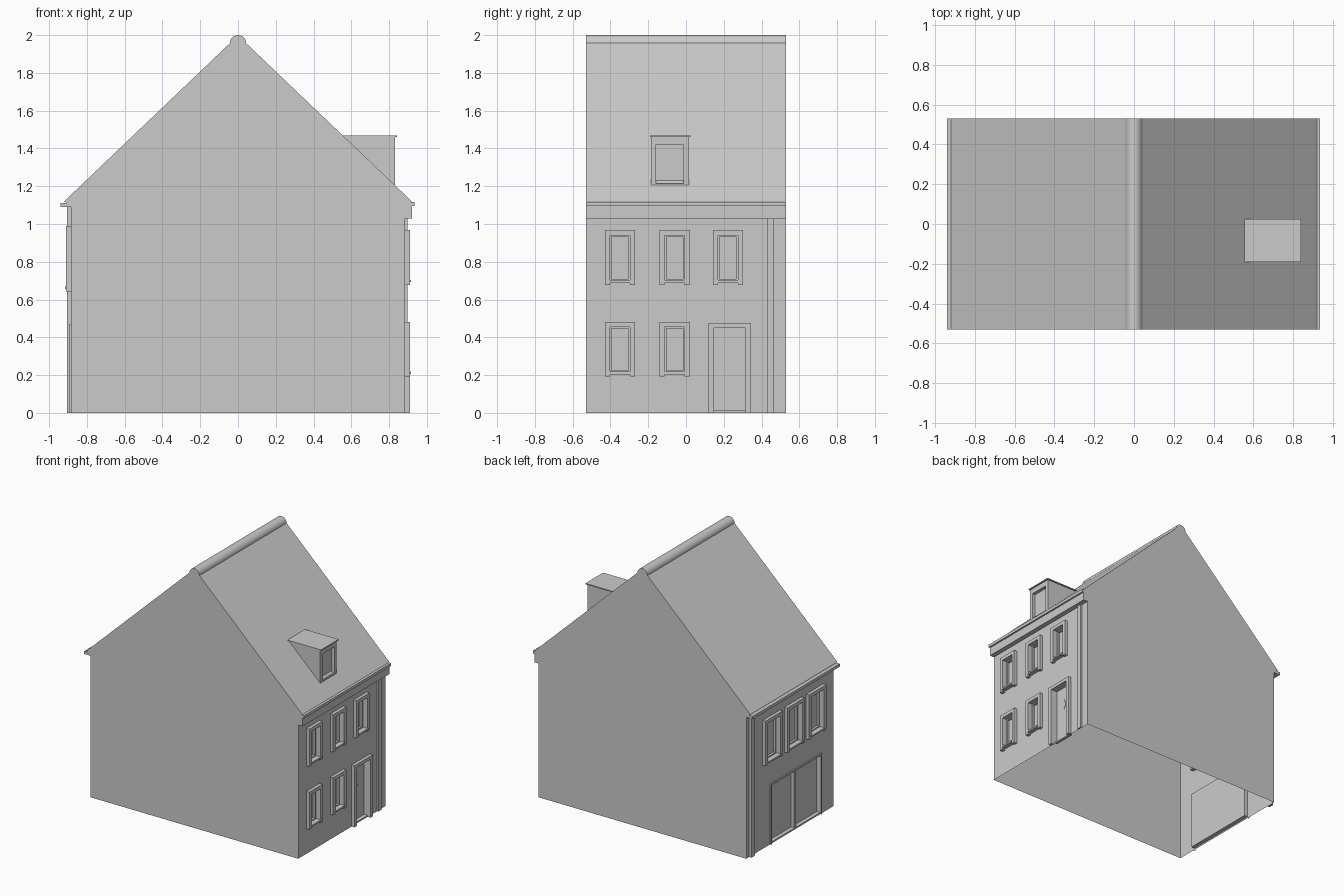
import bpy, bmesh, math
from mathutils import Vector

if "Cube" in bpy.data.objects:
    bpy.data.objects.remove(bpy.data.objects["Cube"])

plaster = bpy.data.materials.new("plain_grey")
plaster.use_nodes = True
GREY = (0.6, 0.6, 0.6, 1)
plaster.diffuse_color = GREY
plaster.node_tree.nodes["Principled BSDF"].inputs["Base Color"].default_value = GREY

WALL, HALF, EAVE, APEX, SLOPE = 0.885, 0.53, 1.1, 1.998, 0.954


def finish(name, bm):
    mesh = bpy.data.meshes.new(name)
    bm.to_mesh(mesh)
    bm.free()
    mesh.materials.append(plaster)
    obj = bpy.data.objects.new(name, mesh)
    bpy.context.collection.objects.link(obj)
    return obj


def face(bm, points, out):
    """Face whose normal points along out."""
    f = bm.faces.new([bm.verts.new(p) for p in points])
    f.normal_update()
    if f.normal.dot(Vector(out)) < 0:
        f.normal_flip()


def block(bm, x0, x1, y0, y1, z0, z1):
    verts = bmesh.ops.create_cube(bm, size=1)["verts"]
    for v in verts:
        v.co = Vector(((x0 + x1) / 2 + v.co.x * abs(x1 - x0),
                       (y0 + y1) / 2 + v.co.y * (y1 - y0),
                       (z0 + z1) / 2 + v.co.z * (z1 - z0)))


def boxes(name, specs):
    bm = bmesh.new()
    for spec in specs:
        block(bm, *spec)
    return finish(name, bm)


def pierced_wall(name, side, x, y0, y1, z0, z1, openings, depth):
    """Wall sheet with recessed openings given as (y0, y1, z0, z1)."""
    bm = bmesh.new()
    ys = sorted({y0, y1, *[v for o in openings for v in o[:2]]})
    zs = sorted({z0, z1, *[v for o in openings for v in o[2:]]})
    px, back = side * x, side * (x - depth)
    out = (side, 0, 0)

    def sheet(xx, a, b, c, d):
        face(bm, [(xx, a, c), (xx, b, c), (xx, b, d), (xx, a, d)], out)

    for a, b in zip(ys, ys[1:]):
        for c, d in zip(zs, zs[1:]):
            my, mz = (a + b) / 2, (c + d) / 2
            if not any(o[0] < my < o[1] and o[2] < mz < o[3] for o in openings):
                sheet(px, a, b, c, d)
    for a, b, c, d in openings:
        sheet(back, a, b, c, d)
        for y, n in ((a, 1), (b, -1)):
            face(bm, [(px, y, c), (back, y, c), (back, y, d), (px, y, d)], (0, n, 0))
        for z, n in ((c, 1), (d, -1)):
            face(bm, [(px, a, z), (back, a, z), (back, b, z), (px, b, z)], (0, 0, n))
    bmesh.ops.remove_doubles(bm, verts=bm.verts, dist=1e-5)
    return finish(name, bm)


def window_trim(name, side, opening):
    """Surround with legs below the bottom rail, a sill and a thin sash."""
    a, b, c, d = opening
    t, inner, outer = 0.027, side * WALL, side * 0.91
    g, s0, s1 = 0.009, side * 0.855, side * 0.872
    boxes(name, [
        (inner, outer, a - t, a, c - 0.022, d + t),
        (inner, outer, b, b + t, c - 0.022, d + t),
        (inner, outer, a, b, d, d + t),
        (inner, outer, a, b, c - 0.012, c),
        (inner, side * 0.916, a - 0.004, b + 0.004, c - 0.008, c + 0.004),
        (s0, s1, a, a + g, c, d), (s0, s1, b - g, b, c, d),
        (s0, s1, a, b, c, c + g), (s0, s1, a, b, d - g, d)])


# Street side: five windows and a door
street = [(y - 0.053, y + 0.053, z, z + 0.24)
          for z, cols in ((0.215, (-0.35, -0.06)), (0.7, (-0.35, -0.06, 0.222)))
          for y in cols]
door = (0.148, 0.315, 0.012, 0.45)
pierced_wall("street_wall", 1, WALL, -HALF, HALF, 0, EAVE, street + [door], 0.03)
for i, hole in enumerate(street):
    window_trim(f"street_window_{i + 1}", 1, hole)
boxes("door_frame", [(WALL, 0.91, 0.12, door[0], 0, 0.475),
                     (WALL, 0.91, door[1], 0.343, 0, 0.475),
                     (WALL, 0.91, door[0], door[1], door[3], 0.475)])
bm = bmesh.new()
face(bm, [(0.858, 0.23 + u, 0.31 + v)
          for u, v in ((-0.022, 0), (0, -0.042), (0.022, 0), (0, 0.042))], (1, 0, 0))
bmesh.ops.solidify(bm, geom=bm.faces[:], thickness=0.005)
finish("door_diamond", bm)
boxes("street_downpipe", [(WALL, 0.897, 0.43, 0.465, 0, 1.03)])

# Yard side: three windows above a double gate
yard = [(y - 0.078, y + 0.078, 0.665, 0.963) for y in (0.225, -0.04, -0.305)]
gate = (-0.37, 0.23, 0.012, 0.455)
pierced_wall("yard_wall", -1, WALL, -HALF, HALF, 0, EAVE, yard + [gate], 0.03)
for i, hole in enumerate(yard):
    window_trim(f"yard_window_{i + 1}", -1, hole)
boxes("gate_frame", [(-0.894, -WALL, gate[0] - 0.012, gate[0], 0, 0.467),
                     (-0.894, -WALL, gate[1], gate[1] + 0.012, 0, 0.467),
                     (-0.894, -WALL, gate[0], gate[1], gate[3], 0.467),
                     (-0.88, -0.855, -0.085, -0.06, gate[2], gate[3])])
boxes("yard_downpipe", [(-0.905, -WALL, 0.455, 0.495, 0, 1.09)])

# Gable ends, open underneath
edge = 0.92
eave_z = APEX - SLOPE * edge
outline = [(-WALL, 0), (WALL, 0), (WALL, EAVE), (edge, eave_z), (0, APEX),
           (-edge, eave_z), (-WALL, EAVE)]
bm = bmesh.new()
for s in (-1, 1):
    face(bm, [(x, s * HALF, z) for x, z in outline], (0, s, 0))
finish("gable_walls", bm)

# Roof slopes
bm = bmesh.new()
for s in (-1, 1):
    face(bm, [(0, -HALF, APEX), (0, HALF, APEX),
              (s * edge, HALF, eave_z), (s * edge, -HALF, eave_z)], (s, 0, 1))
finish("roof_slopes", bm)

# Rounded ridge cap
bm = bmesh.new()
arc = [(0.043 * math.cos(math.pi * i / 16), 1.957 + 0.043 * math.sin(math.pi * i / 16))
       for i in range(17)]
for (x0, z0), (x1, z1) in zip(arc, arc[1:]):
    face(bm, [(x0, -HALF, z0), (x0, HALF, z0), (x1, HALF, z1), (x1, -HALF, z1)],
         (x0 + x1, 0, z0 + z1 - 3.914))
for s in (-1, 1):
    face(bm, [(x, s * HALF, z) for x, z in arc], (0, s, 0))
bmesh.ops.remove_doubles(bm, verts=bm.verts, dist=1e-5)
ridge = finish("ridge_cap", bm)
bpy.ops.object.select_all(action="DESELECT")
ridge.select_set(True)
bpy.context.view_layer.objects.active = ridge
bpy.ops.object.shade_smooth_by_angle(angle=math.radians(40))

# Cornice and gutters
boxes("street_cornice", [(WALL, 0.922, -HALF, HALF, 1.03, 1.1)])
boxes("street_gutter", [(WALL, 0.935, -HALF, HALF, 1.094, 1.116)])
boxes("yard_gutter", [(-0.94, -WALL, -HALF, HALF, 1.09, 1.112)])

# Dormer with a recessed window and a flat roof
front, top, d0, d1 = 0.83, 1.46, -0.185, 0.015
low = APEX - SLOPE * front
pierced_wall("dormer_front", 1, front, d0, d1, low, top,
             [(-0.158, -0.012, 1.215, 1.42)], 0.025)
bm = bmesh.new()
for y, s in ((d0, -1), (d1, 1)):
    face(bm, [(front, y, low), (front, y, top), ((APEX - top) / SLOPE, y, top)], (0, s, 0))
finish("dormer_cheeks", bm)
boxes("dormer_roof", [(0.552, 0.841, -0.191, 0.024, top, 1.468)])
